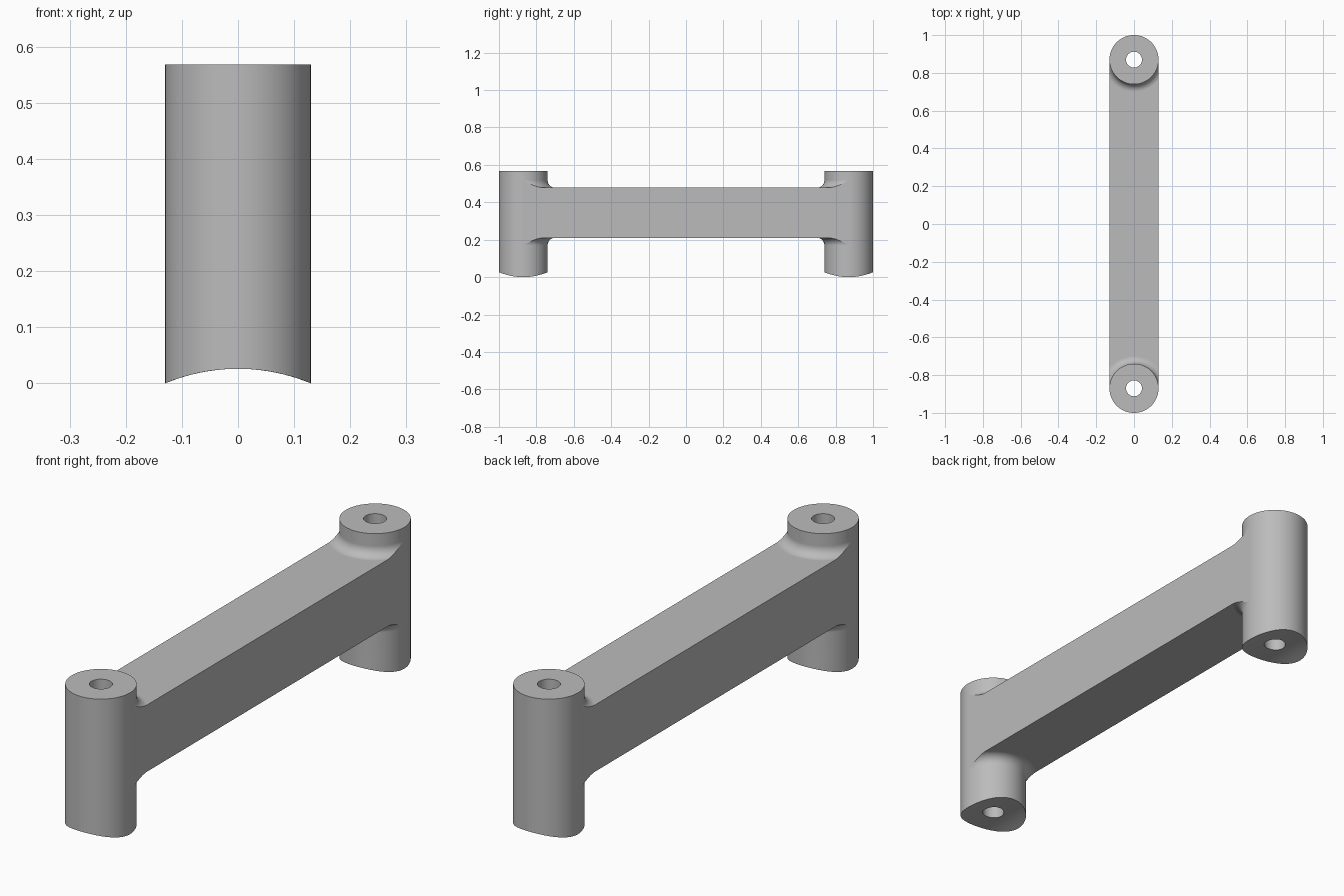
import bpy
import bmesh
from math import sin, cos, acos, asin, pi, sqrt

cube = bpy.data.objects.get("Cube")
if cube:
    bpy.data.objects.remove(cube, do_unlink=True)

# Main dimensions
HEIGHT, POST_Y = 0.568, 0.87
POST_R, HOLE_R, FILLET = 0.13, 0.042, 0.04
BAR_LOW, BAR_TOP = 0.21, 0.478
SADDLE_R, SADDLE_RISE = 0.338, 0.026
RING_R = POST_R + FILLET
STEPS = 12
WALL_LOW, WALL_TOP = BAR_LOW - FILLET, BAR_TOP + FILLET

bm = bmesh.new()


def saddle(r, a):
    """Height of the arched underside."""
    return SADDLE_RISE - SADDLE_R + sqrt(SADDLE_R ** 2 - (r * cos(a)) ** 2)


def point(r, a, z):
    return (r * cos(a), POST_Y + r * sin(a), z)


def polygon(points):
    bm.faces.new([bm.verts.new(p) for p in points])


def skin(rows):
    """Cover neighbouring rows of points with quads."""
    grid = [[bm.verts.new(p) for p in row] for row in rows]
    for a, b in zip(grid, grid[1:]):
        for i in range(len(a) - 1):
            bm.faces.new((a[i], a[i + 1], b[i + 1], b[i]))


def blend(a, top):
    """Fillet column from post to bar, trimmed to the width of the bar."""
    r_end = min(RING_R, POST_R / max(abs(cos(a)), 0.001))
    sweep = acos(max(0, min(1, (RING_R - r_end) / FILLET)))
    column = []
    for i in range(STEPS + 1):
        t = sweep * i / STEPS
        drop = FILLET * sin(t)
        z = WALL_TOP - drop if top else WALL_LOW + drop
        column.append(point(RING_R - FILLET * cos(t), a, z))
    return column


def spread(start, end, count):
    return [start + (end - start) * i / count for i in range(count + 1)]


# Angles around the post; the corner is where the fillet meets the bar's edge
corner = acos(POST_R / RING_R)
outer = spread(0, pi, 48)
left_side = spread(pi, pi + corner, 14)
middle = spread(pi + corner, 2 * pi - corner, 26)
right_side = spread(2 * pi - corner, 2 * pi, 14)
inner = left_side + middle[1:] + right_side[1:]
around = outer + inner[1:]

# Post: outer wall, flat top, bore and arched underside
radii = spread(POST_R, HOLE_R, 4)
skin([[point(POST_R, a, HEIGHT), point(POST_R, a, WALL_TOP)] for a in around])
skin([[point(POST_R, a, WALL_TOP), point(POST_R, a, WALL_LOW)] for a in outer])
skin([[point(POST_R, a, WALL_LOW), point(POST_R, a, saddle(POST_R, a))] for a in around])
skin([[point(POST_R, a, HEIGHT), point(HOLE_R, a, HEIGHT)] for a in around])
skin([[point(HOLE_R, a, HEIGHT), point(HOLE_R, a, saddle(HOLE_R, a))] for a in around])
skin([[point(r, a, saddle(r, a)) for r in radii] for a in around])

# Fillets and the bar's top and bottom faces
for top, z in ((True, BAR_TOP), (False, BAR_LOW)):
    skin([blend(a, top) for a in inner])
    polygon([point(RING_R, a, z) for a in middle] + [(POST_R, 0, z), (-POST_R, 0, z)])

# Bar sides, following the trimmed ends of the fillets
for x, side in ((POST_R, right_side), (-POST_R, left_side[::-1])):
    polygon([(x, 0, BAR_TOP)] + [blend(a, True)[-1] for a in side]
            + [blend(a, False)[-1] for a in reversed(side)] + [(x, 0, BAR_LOW)])

bmesh.ops.remove_doubles(bm, verts=bm.verts, dist=0.0002)
bmesh.ops.recalc_face_normals(bm, faces=bm.faces)
mesh = bpy.data.meshes.new("link_arm")
bm.to_mesh(mesh)
bm.free()
arm = bpy.data.objects.new("link_arm", mesh)
bpy.context.collection.objects.link(arm)

# Grey metal
grey = bpy.data.materials.new("grey_metal")
grey.use_nodes = True
grey.diffuse_color = (0.5, 0.5, 0.5, 1)
grey.node_tree.nodes["Principled BSDF"].inputs["Base Color"].default_value = (0.5, 0.5, 0.5, 1)
mesh.materials.append(grey)

# Smooth the round walls, then mirror the half to the front
bpy.ops.object.select_all(action="DESELECT")
arm.select_set(True)
bpy.context.view_layer.objects.active = arm
bpy.ops.object.shade_smooth_by_angle(angle=pi / 6)
mirror = arm.modifiers.new("mirror_front", "MIRROR")
mirror.use_axis = (False, True, False)
mirror.merge_threshold = 0.0001
weighted = arm.modifiers.new("flat_bar_shading", "WEIGHTED_NORMAL")
weighted.keep_sharp = True
